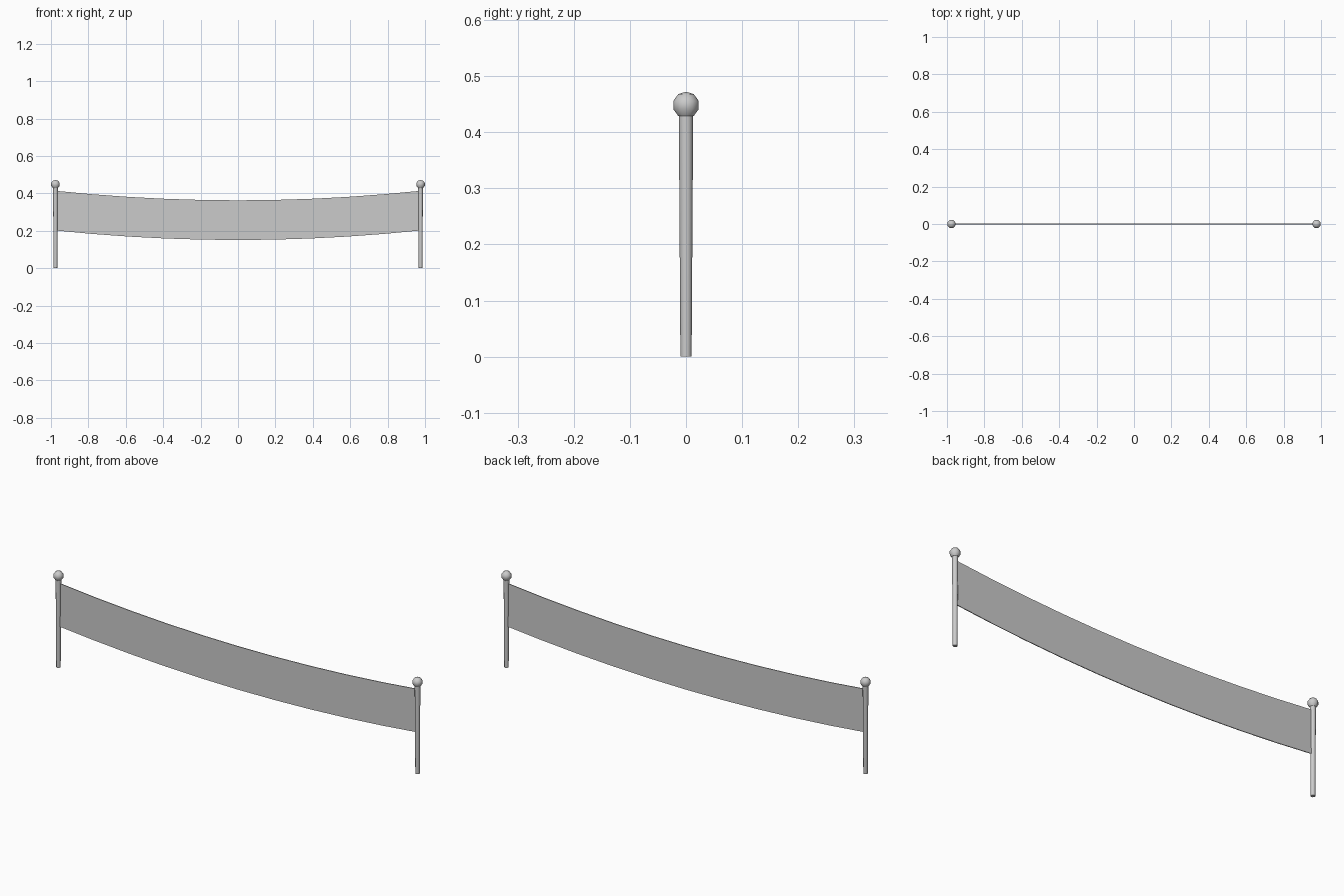
import bpy, bmesh, math

if "Cube" in bpy.data.objects:
    bpy.data.objects.remove(bpy.data.objects["Cube"])

POST_X = 0.976


def add_object(name, bm):
    bmesh.ops.recalc_face_normals(bm, faces=bm.faces)
    mesh = bpy.data.meshes.new(name)
    bm.to_mesh(mesh)
    bm.free()
    obj = bpy.data.objects.new(name, mesh)
    bpy.context.collection.objects.link(obj)
    bpy.ops.object.select_all(action='DESELECT')
    obj.select_set(True)
    bpy.context.view_layer.objects.active = obj
    bpy.ops.object.shade_smooth_by_angle(angle=math.radians(50))
    return obj


def lathe(name, profile, x, sides):
    """Closed solid of revolution from (radius, z) points."""
    bm = bmesh.new()
    verts = [bm.verts.new((r, 0, z)) for r, z in profile]
    edges = [bm.edges.new(p) for p in zip(verts, verts[1:])]
    bmesh.ops.spin(bm, geom=verts + edges, axis=(0, 0, 1), cent=(0, 0, 0),
                   steps=sides, angle=math.tau)
    bmesh.ops.remove_doubles(bm, verts=bm.verts, dist=1e-5)
    obj = add_object(name, bm)
    obj.location.x = x
    return obj


# Tapered posts, wider at the top, each with a round finial
post_profile = [(0, 0), (0.010, 0), (0.0128, 0.435), (0, 0.435)]
R, CZ = 0.0238, 0.4485
angles = [90, 54, 18, -18, -54]
ball_profile = [(R * math.cos(math.radians(a)), CZ + R * math.sin(math.radians(a)))
                for a in angles] + [(0, CZ - R * math.sin(math.radians(54)))]
ball_profile[0] = (0, CZ + R)
for side, sx in (("left", -1), ("right", 1)):
    lathe(side + "_post", post_profile, sx * POST_X, 12)
    lathe(side + "_finial", ball_profile, sx * POST_X, 12)

# Sagging cloth banner between the posts
SEGMENTS, HEIGHT, THICK = 10, 0.212, 0.002
bm = bmesh.new()
columns = []
for i in range(SEGMENTS + 1):
    t = 2 * i / SEGMENTS - 1
    z = 0.151 + 0.051 * t * t
    columns.append([bm.verts.new((t * POST_X, y, z + h)) for y, h in
                    ((-THICK, 0), (THICK, 0), (THICK, HEIGHT), (-THICK, HEIGHT))])
for a, b in zip(columns, columns[1:]):
    for k in range(4):
        n = (k + 1) % 4
        bm.faces.new((a[k], a[n], b[n], b[k]))
bm.faces.new(columns[0])
bm.faces.new(columns[-1])
add_object("banner", bm)
